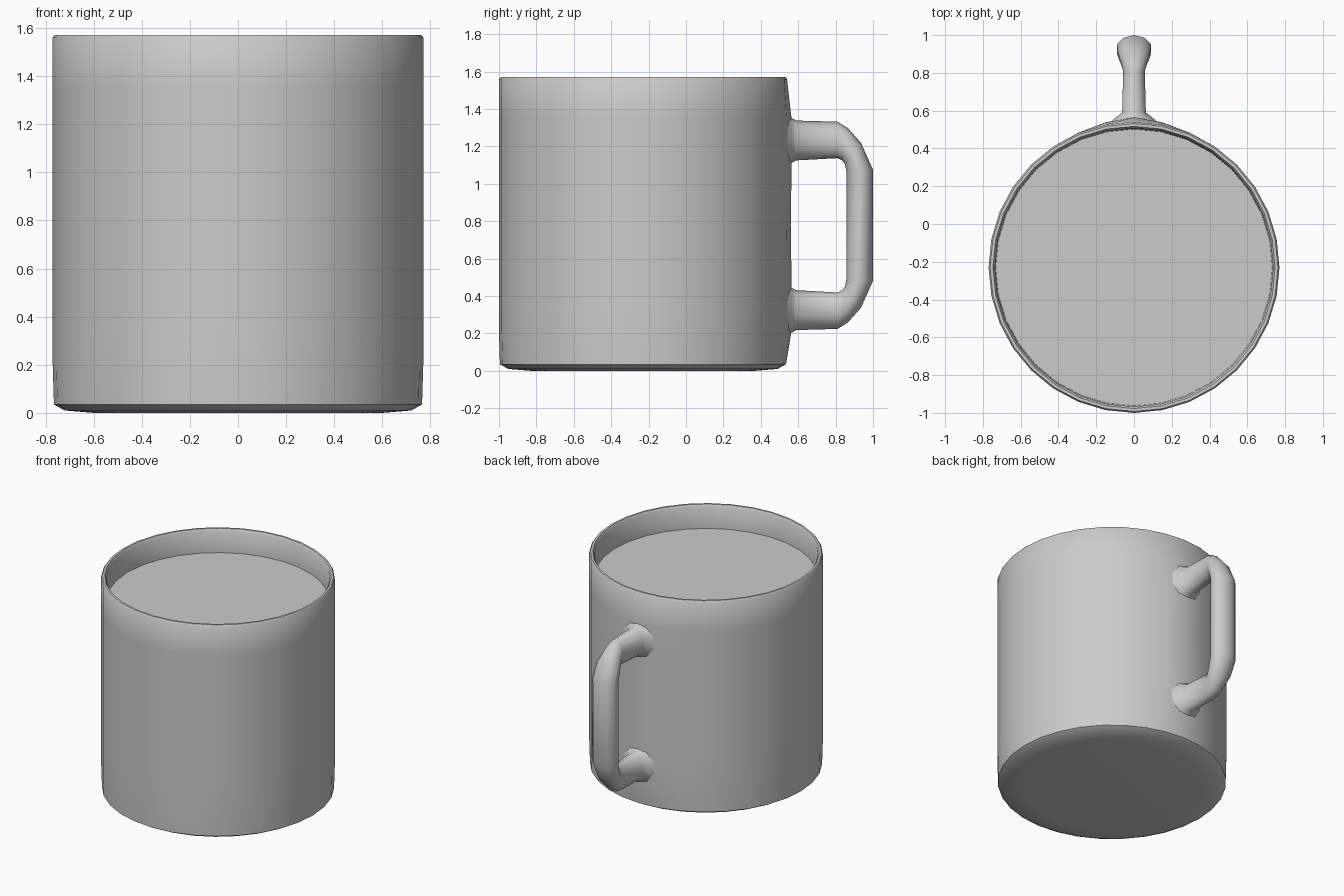
import bpy, bmesh, math

if "Cube" in bpy.data.objects:
    bpy.data.objects.remove(bpy.data.objects["Cube"])

SIDES = 32
CY = -0.23          # body axis in y
TAU = 2 * math.pi


def finish(name, bm, angle=50):
    bmesh.ops.recalc_face_normals(bm, faces=bm.faces)
    me = bpy.data.meshes.new(name)
    bm.to_mesh(me)
    bm.free()
    ob = bpy.data.objects.new(name, me)
    bpy.context.collection.objects.link(ob)
    bpy.context.view_layer.objects.active = ob
    ob.select_set(True)
    bpy.ops.object.shade_smooth_by_angle(angle=math.radians(angle))
    ob.select_set(False)
    return ob


def skin(bm, rings):
    """Bridge successive closed rings and cap both ends."""
    rings = [[bm.verts.new(p) for p in r] for r in rings]
    for a, b in zip(rings, rings[1:]):
        n = len(a)
        for i in range(n):
            j = (i + 1) % n
            bm.faces.new((a[i], a[j], b[j], b[i]))
    bm.faces.new(rings[0])
    bm.faces.new(rings[-1])


# Cup: radius, height, bulge towards the handle
profile = [
    (0.60, 0.0, 0), (0.72, 0.01, 0), (0.765, 0.035, 0),
    (0.77, 0.20, 0.022), (0.77, 0.43, 0.025), (0.77, 0.78, 0.02),
    (0.77, 1.12, 0.025), (0.77, 1.35, 0.024), (0.77, 1.56, 0),
    (0.762, 1.57, 0), (0.747, 1.57, 0), (0.737, 1.555, 0),
    (0.732, 1.40, 0), (0.73, 0.10, 0), (0.69, 0.06, 0),
]
rings = []
for r, z, bulge in profile:
    ring = []
    for i in range(SIDES):
        a = TAU * i / SIDES
        x, y = r * math.cos(a), r * math.sin(a)
        if y > 0:
            y += bulge * max(0, 1 - abs(x) / 0.32)
        ring.append((x, CY + y, z))
    rings.append(ring)
bm = bmesh.new()
skin(bm, rings)
finish("cup_body", bm)

# Drink surface
bm = bmesh.new()
bmesh.ops.create_circle(bm, cap_ends=True, segments=SIDES, radius=0.732)
drink = finish("drink_surface", bm)
drink.location = (0, CY, 1.40)

# Handle: outer (y, z), inner (y, z), half width; lower half mirrored
MID = 0.778
upper = [
    ((0.525, 1.38), (0.525, 1.08), 0.15),
    ((0.565, 1.352), (0.565, 1.112), 0.10),
    ((0.59, 1.338), (0.59, 1.125), 0.066),
    ((0.81, 1.332), (0.81, 1.137), 0.06),
    ((0.865, 1.298), (0.835, 1.125), 0.072),
    ((0.935, 1.22), (0.85, 1.105), 0.088),
    ((1.0, 1.075), (0.857, 1.07), 0.095),
]
lower = [((o[0], 2 * MID - o[1]), (i[0], 2 * MID - i[1]), w)
         for o, i, w in reversed(upper)]
rings = []
for o, i, w in upper + lower:
    ring = []
    for k in range(10):
        a = TAU * k / 10
        t = (1 - math.cos(a)) / 2
        ring.append((w * math.sin(a),
                     o[0] + (i[0] - o[0]) * t,
                     o[1] + (i[1] - o[1]) * t))
    rings.append(ring)
bm = bmesh.new()
skin(bm, rings)
finish("handle", bm, 60)
